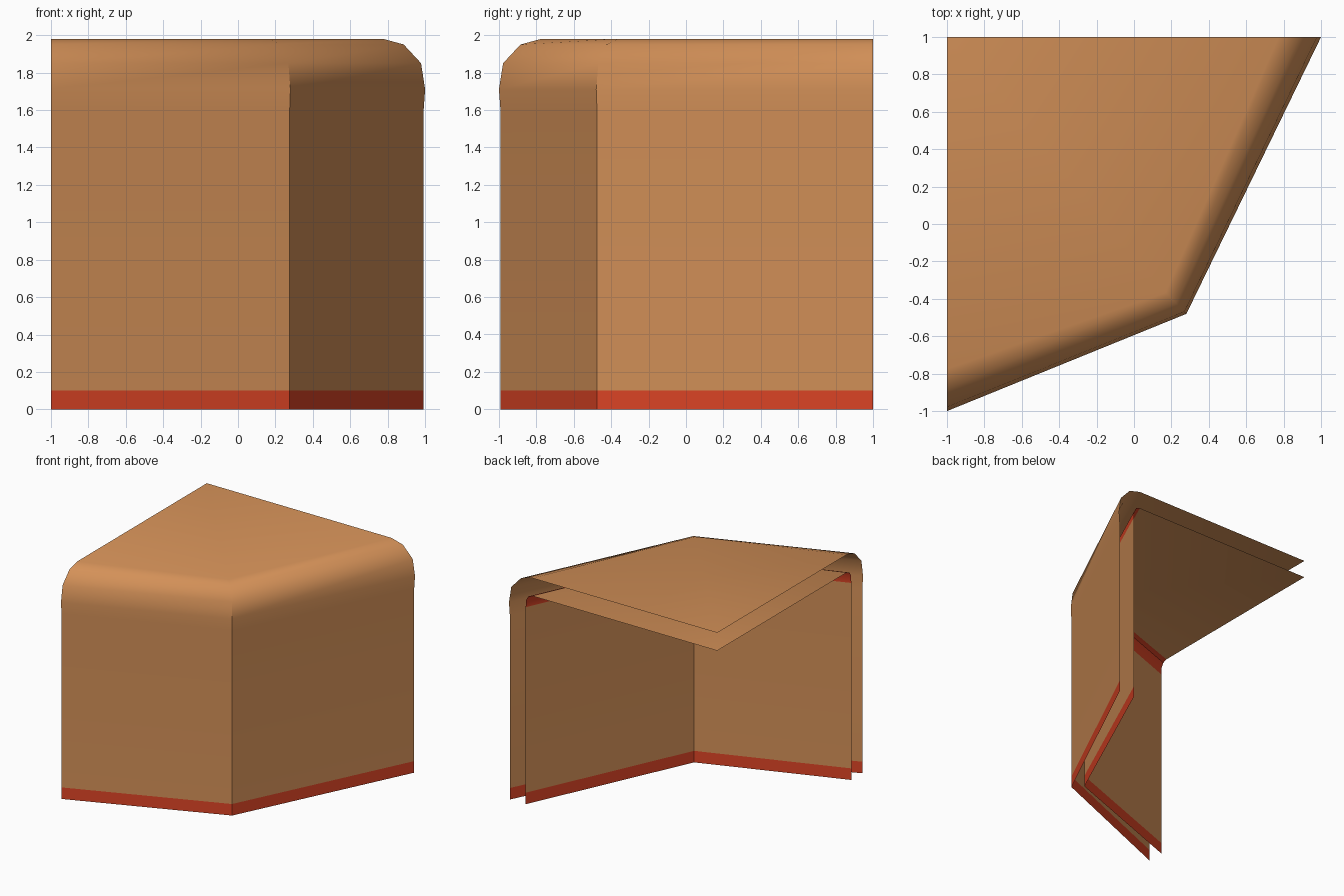
import bpy, bmesh, math

if "Cube" in bpy.data.objects:
    bpy.data.objects.remove(bpy.data.objects["Cube"])


def material(name, rgb):
    m = bpy.data.materials.new(name)
    m.diffuse_color = (*rgb, 1)
    m.use_nodes = True
    m.node_tree.nodes["Principled BSDF"].inputs["Base Color"].default_value = m.diffuse_color
    return m


clay = material("clay_orange", (0.658, 0.283, 0.098))
red = material("trim_red", (0.723, 0.058, 0.0185))

# plan outline: front-left end, bent corner, back-right end, with inward directions
OUTLINE = [((-1, -1), (0, 1)), ((0.28, -0.48), (-0.49, 0.51)), ((1, 1), (-1, 0))]


def shell(name, profile, is_red, flip=False):
    """Sweep an (inset, height) profile along the bent outline and cap it with a flat top."""
    bm = bmesh.new()
    rings = [[bm.verts.new((p[0] + d[0] * t, p[1] + d[1] * t, z)) for p, d in OUTLINE]
             for t, z in profile]
    for lo, hi in zip(rings, rings[1:]):
        for i in range(2):
            f = bm.faces.new((lo[i], lo[i + 1], hi[i + 1], hi[i]))
            f.material_index = int(is_red(f.calc_center_median().z))
    back = bm.verts.new((-1, 1, profile[-1][1]))
    a, c, b = rings[-1]
    bm.faces.new((a, c, back))
    bm.faces.new((c, b, back))
    if flip:
        bmesh.ops.reverse_faces(bm, faces=bm.faces[:])
    me = bpy.data.meshes.new(name)
    bm.to_mesh(me)
    bm.free()
    me.materials.append(clay)
    me.materials.append(red)
    ob = bpy.data.objects.new(name, me)
    bpy.context.collection.objects.link(ob)
    bpy.ops.object.select_all(action='DESELECT')
    ob.select_set(True)
    bpy.context.view_layer.objects.active = ob
    bpy.ops.object.shade_smooth_by_angle(angle=math.radians(38))


# outer skin: red foot strip, tall wall, rounded shoulder, flat top
shell("outer_wall",
      [(0.008, 0), (0.008, 0.1), (0.008, 1.6), (0, 1.71), (0.022, 1.85),
       (0.115, 1.95), (0.225, 1.98)],
      lambda z: z < 0.1)

# inner skin: red foot strip and red tight shoulder under the top
shell("inner_wall",
      [(0.16, 0), (0.16, 0.1), (0.16, 1.71), (0.165, 1.775), (0.185, 1.81), (0.225, 1.825)],
      lambda z: z < 0.1 or z > 1.71, flip=True)
